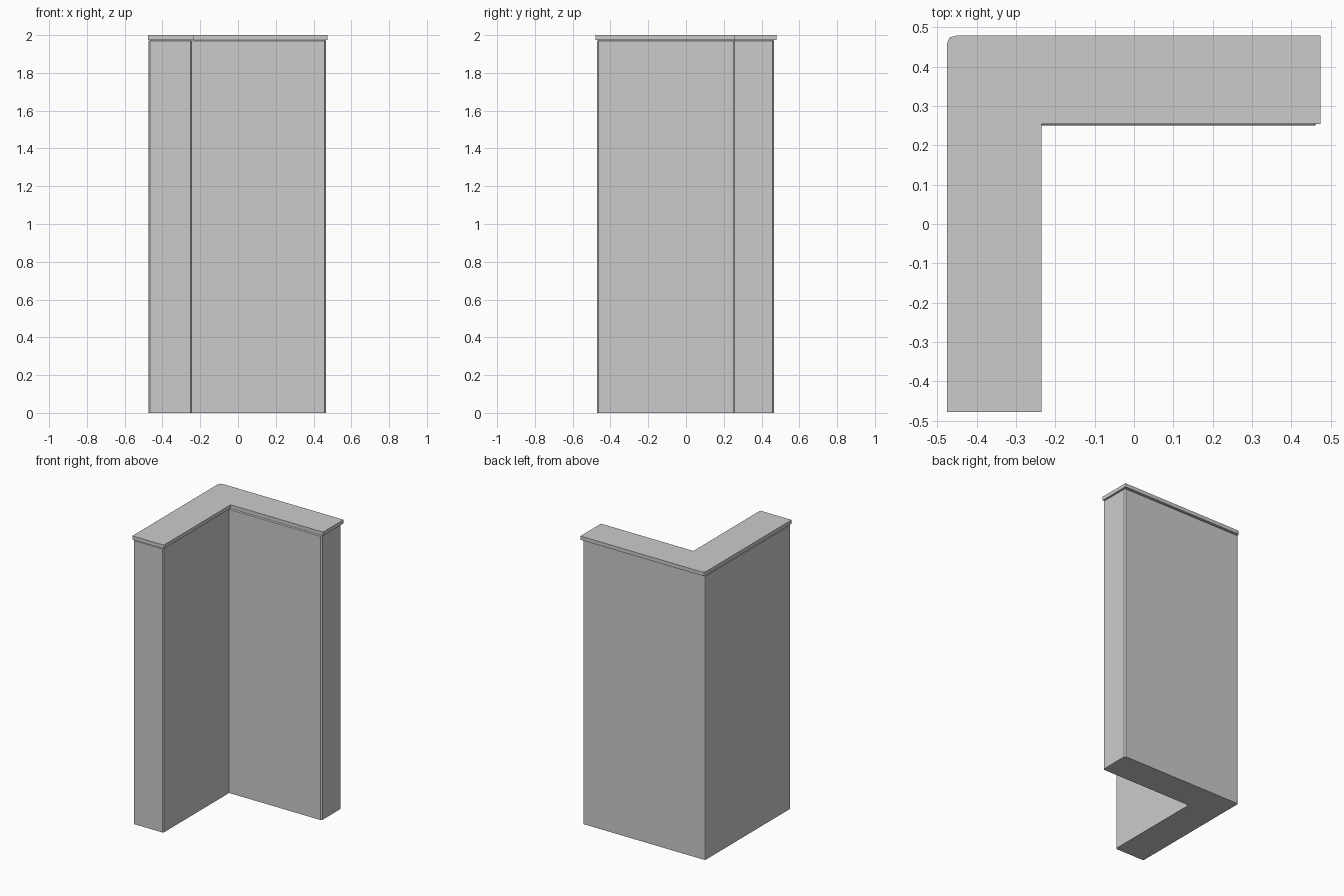
import bpy
import bmesh

cube = bpy.data.objects.get("Cube")
if cube:
    bpy.data.objects.remove(cube, do_unlink=True)

grey = bpy.data.materials.new("plain grey")
grey.use_nodes = True
colour = (0.6, 0.6, 0.6, 1)
grey.diffuse_color = colour
grey.node_tree.nodes["Principled BSDF"].inputs["Base Color"].default_value = colour


def extrude_profile(name, outline, bottom, top):
    """Extrude a floor outline (counter-clockwise) into a closed solid."""
    bm = bmesh.new()
    face = bm.faces.new([bm.verts.new((x, y, bottom)) for x, y in outline])
    lifted = bmesh.ops.extrude_face_region(bm, geom=[face], use_keep_orig=True)["geom"]
    verts = [v for v in lifted if isinstance(v, bmesh.types.BMVert)]
    bmesh.ops.translate(bm, verts=verts, vec=(0, 0, top - bottom))
    bmesh.ops.recalc_face_normals(bm, faces=bm.faces)
    mesh = bpy.data.meshes.new(name)
    bm.to_mesh(bm and mesh)
    bm.free()
    mesh.materials.append(grey)
    obj = bpy.data.objects.new(name, mesh)
    bpy.context.collection.objects.link(obj)
    return obj


def corner_outline(left, right, front, back, inner_x, inner_y, cut):
    """L-shaped outline with the outer back corner cut in two small steps."""
    return [(left, front), (inner_x, front), (inner_x, inner_y),
            (right, inner_y), (right, back), (left + cut, back),
            (left + cut * 0.25, back - cut * 0.2), (left, back - cut * 0.8)]


# Corner wall, with its outer edges slightly chamfered
wall = extrude_profile("corner_wall", corner_outline(
    -0.474, 0.467, -0.472, 0.467, -0.243, 0.25, 0.012), 0, 1.976)
bm = bmesh.new()
bm.from_mesh(wall.data)
edges = [e for e in bm.edges
         if e.is_convex and e.calc_face_angle() > 1
         and max(v.co.z for v in e.verts) > 1]
bmesh.ops.bevel(bm, geom=edges, offset=0.008, segments=1, affect='EDGES')
bm.to_mesh(wall.data)
bm.free()

# Thin coping slab overhanging the wall
extrude_profile("coping_slab", corner_outline(
    -0.476, 0.474, -0.478, 0.48, -0.235, 0.255, 0.027), 1.974, 2.0)
